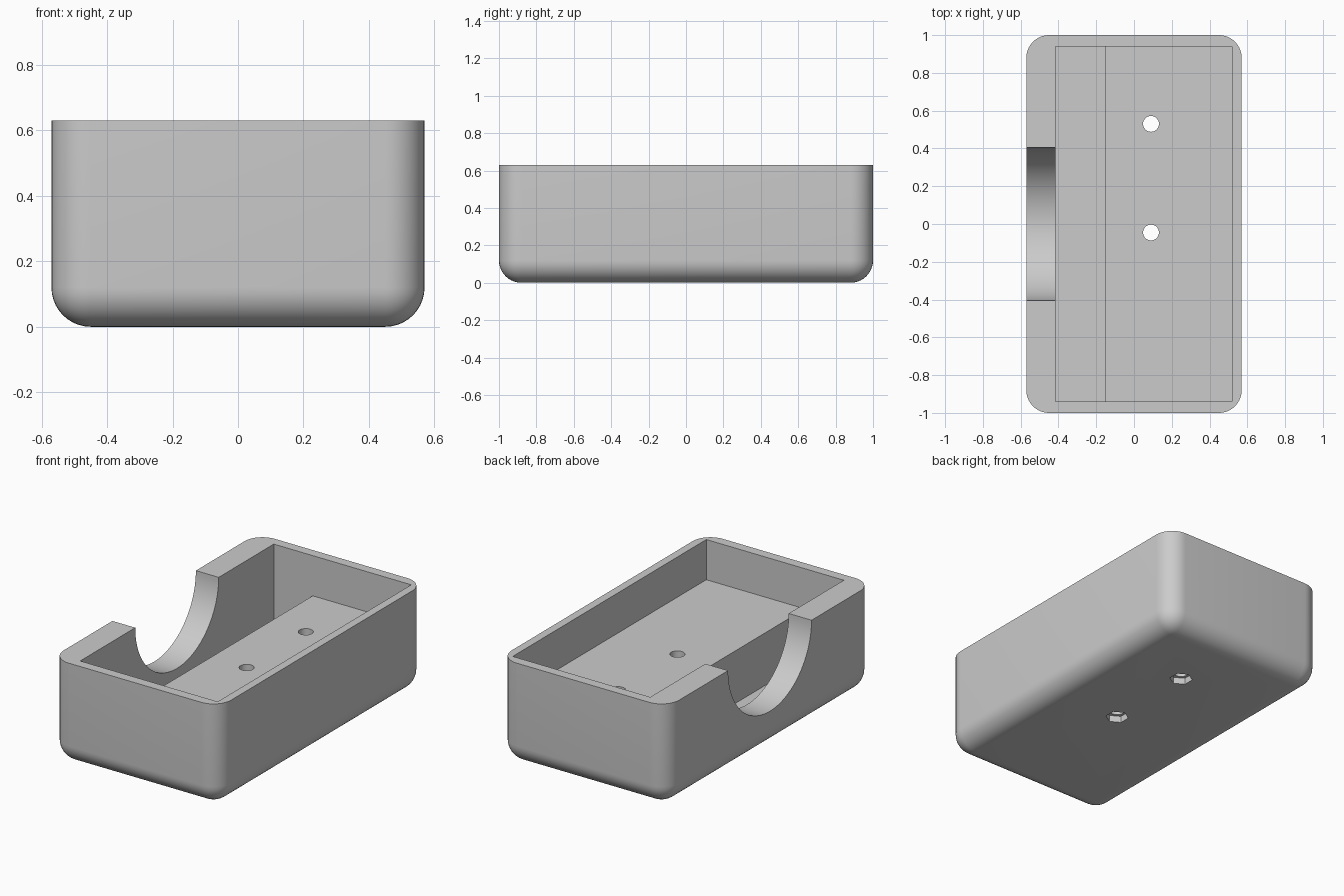
import bpy, bmesh
from math import radians
from mathutils import Matrix

old = bpy.data.objects.get("Cube")
if old:
    bpy.data.objects.remove(old, do_unlink=True)

HEIGHT = 0.63
FLOOR = 0.06
SHELF = 0.383

grey = bpy.data.materials.new("light grey plastic")
grey.use_nodes = True
colour = (0.6, 0.6, 0.6, 1)
grey.diffuse_color = colour
grey.node_tree.nodes["Principled BSDF"].inputs["Base Color"].default_value = colour


def make_object(name, bm):
    bmesh.ops.recalc_face_normals(bm, faces=bm.faces)
    mesh = bpy.data.meshes.new(name)
    bm.to_mesh(mesh)
    bm.free()
    obj = bpy.data.objects.new(name, mesh)
    bpy.context.collection.objects.link(obj)
    mesh.materials.append(grey)
    return obj


def cylinder(name, radius, depth, sides, matrix):
    bm = bmesh.new()
    bmesh.ops.create_cone(bm, cap_ends=True, segments=sides, radius1=radius,
                          radius2=radius, depth=depth, matrix=matrix)
    return make_object(name, bm)


# Outer block: rounded upright corners and bottom edges, sharp rim
bm = bmesh.new()
bmesh.ops.create_cube(bm, size=1, matrix=Matrix.Translation((0, 0, HEIGHT / 2))
                      @ Matrix.Diagonal((1.14, 2, HEIGHT, 1)))
rounded = [e for e in bm.edges if min(v.co.z for v in e.verts) < 0.01]
bmesh.ops.bevel(bm, geom=rounded, offset=0.12, segments=10, profile=0.5,
                affect='EDGES', clamp_overlap=True)
tray = make_object("tray_body", bm)

# Stepped cavity: deep channel on one side, raised shelf on the other
bm = bmesh.new()
profile = [(-0.415, FLOOR), (-0.15, FLOOR), (-0.15, SHELF),
           (0.52, SHELF), (0.52, 0.8), (-0.415, 0.8)]
face = bm.faces.new([bm.verts.new((x, -0.94, z)) for x, z in profile])
side = bmesh.ops.extrude_face_region(bm, geom=[face])
bmesh.ops.translate(bm, vec=(0, 1.88, 0),
                    verts=[g for g in side["geom"] if isinstance(g, bmesh.types.BMVert)])
cutters = [make_object("cavity_cutter", bm)]

# Half-round notch through the thick wall
cutters.append(cylinder("notch_cutter", 0.405, 0.4, 96,
                        Matrix.Translation((-0.5, 0, HEIGHT)) @ Matrix.Rotation(radians(90), 4, 'Y')))

# Screw holes with hexagonal nut pockets underneath
for y in (0.53, -0.045):
    cutters.append(cylinder("screw_hole_cutter", 0.042, 1, 32, Matrix.Translation((0.09, y, 0.25))))
    cutters.append(cylinder("nut_pocket_cutter", 0.066, 0.1, 6, Matrix.Translation((0.09, y, -0.01))))

bpy.ops.object.select_all(action='DESELECT')
bpy.context.view_layer.objects.active = tray
tray.select_set(True)
for cutter in cutters:
    cutter.hide_render = True
    mod = tray.modifiers.new("cut", 'BOOLEAN')
    mod.operation = 'DIFFERENCE'
    mod.solver = 'EXACT'
    mod.object = cutter
    bpy.ops.object.modifier_apply(modifier=mod.name)
    bpy.data.objects.remove(cutter, do_unlink=True)

bpy.ops.object.shade_smooth_by_angle(angle=radians(30))
